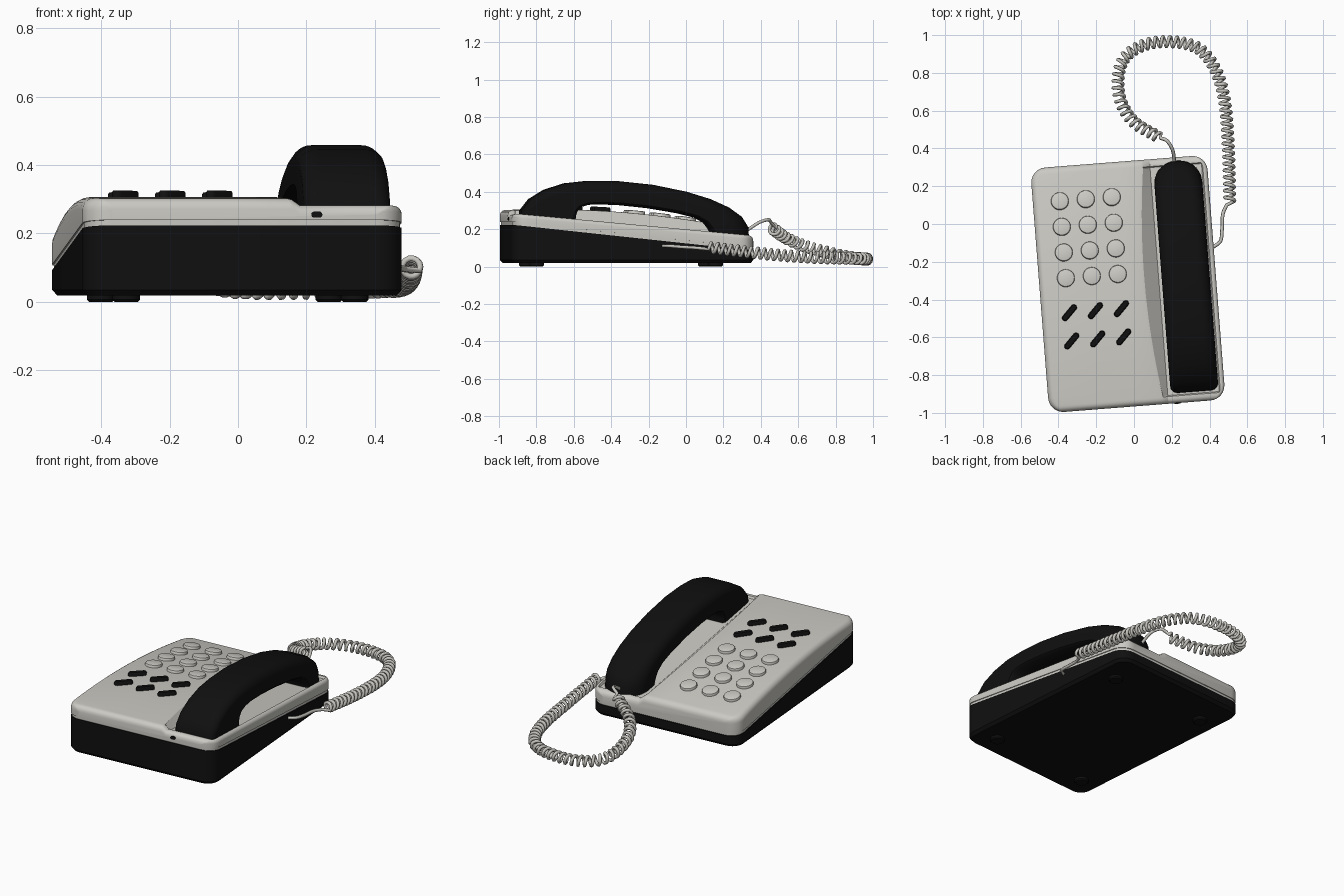
import bpy, bmesh, math
from mathutils import Matrix, Vector

if "Cube" in bpy.data.objects:
    bpy.data.objects.remove(bpy.data.objects["Cube"])

TURN, CENTRE = 0.078, (-0.0325, -0.3175, 0)   # whole body sits slightly turned
W, L, R = 0.936, 1.298, 0.08                  # body width, length, corner radius


def material(name, rgb):
    m = bpy.data.materials.new(name)
    m.diffuse_color = (*rgb, 1)
    m.use_nodes = True
    m.node_tree.nodes["Principled BSDF"].inputs["Base Color"].default_value = m.diffuse_color
    return m


LIGHT = material("warm_light_grey", (0.60, 0.59, 0.55))
BLACK = material("black", (0.005, 0.005, 0.005))
CORD = material("cord_grey", (0.56, 0.55, 0.51))


def finish(name, bm, mat, angle=35):
    bmesh.ops.remove_doubles(bm, verts=bm.verts, dist=0.0002)
    bmesh.ops.recalc_face_normals(bm, faces=bm.faces)
    me = bpy.data.meshes.new(name)
    bm.to_mesh(me)
    bm.free()
    me.materials.append(mat)
    ob = bpy.data.objects.new(name, me)
    bpy.context.collection.objects.link(ob)
    ob.location, ob.rotation_euler = CENTRE, (0, 0, TURN)
    bpy.ops.object.select_all(action='DESELECT')
    ob.select_set(True)
    bpy.context.view_layer.objects.active = ob
    bpy.ops.object.shade_smooth_by_angle(angle=math.radians(angle))
    return ob


def loft(bm, rings, matrix=Matrix()):
    vs = [[bm.verts.new(matrix @ Vector(p)) for p in r] for r in rings]
    n = len(vs[0])
    for a, b in zip(vs, vs[1:]):
        for i in range(n):
            j = (i + 1) % n
            bm.faces.new((a[i], a[j], b[j], b[i]))
    bm.faces.new(vs[0][::-1])
    bm.faces.new(vs[-1])


def rounded(w, l, r, z, inset=0, n=6):
    """Rounded rectangle ring; z is a number or a function of y."""
    w, l, r = w / 2 - inset, l / 2 - inset, r - inset
    pts = []
    for k, (sx, sy) in enumerate(((1, 1), (-1, 1), (-1, -1), (1, -1))):
        for i in range(n + 1):
            a = (k + i / n) * math.pi / 2
            x, y = sx * (w - r) + r * math.cos(a), sy * (l - r) + r * math.sin(a)
            pts.append((x, y, z(y) if callable(z) else z))
    return pts


def crown(y): return 0.288 - 0.085 * y - 0.1 * y * y     # keypad surface
def plane(y): return 0.225 - 0.0923 * y                  # cradle surface
def seam(y): return 0.17 - 0.107 * y                     # joint of shell and base


# Black wedge base and the thin light lip above it
bm = bmesh.new()
loft(bm, [rounded(W, L, R, 0.018, 0.015), rounded(W, L, R, 0.035),
          rounded(W, L, R, lambda y: seam(y) - 0.016)])
finish("base", bm, BLACK)
bm = bmesh.new()
loft(bm, [rounded(W, L, R, lambda y: seam(y) - 0.016, 0.005),
          rounded(W, L, R, lambda y: seam(y) + 0.002, 0.005)])
finish("seam_lip", bm, LIGHT)


# Upper shell: cross-sections from front to back, with a lowered cradle on the right
def fall(d, b):
    return b - math.sqrt(max(0, b * b - (b - min(d, b)) ** 2))


def shell_section(y):
    d = L / 2 - abs(y)
    w = W / 2 - R + math.sqrt(max(0, R * R - (R - min(d, R)) ** 2))
    end = fall(d, 0.03)
    bl, br = 0.035, 0.02
    c, p = crown(y), plane(y)
    dip = 0.012 if -0.61 < y < 0.61 else 0
    xb = 0.165
    xt = xb - (c - p) * 1.2
    pts = [(-w, y, seam(y))]
    for i in range(6):
        a = i / 5 * math.pi / 2
        pts.append((-w + bl * (1 - math.cos(a)), y, c - max(end, bl * (1 - math.sin(a)))))
    for x, z in ((-0.2, c), (0, c), (xt - 0.012, c), (xt, c - 0.003), (xb, p - dip),
                 (0.3, p - dip), (0.438, p - dip), (0.444, p)):
        pts.append((min(x, w - br), y, z - end))
    for i in range(5):
        a = (1 - i / 4) * math.pi / 2
        pts.append((w - br * (1 - math.cos(a)), y, p - max(end, br * (1 - math.sin(a)))))
    pts.append((w, y, seam(y)))
    return pts


ends = [0, 0.003, 0.008, 0.015, 0.023, 0.032, 0.038, 0.044, 0.06, 0.08]
ys = [-L / 2 + e for e in ends]
ys += [-0.569 + 1.138 * i / 24 for i in range(1, 24)]
ys += [L / 2 - e for e in reversed(ends)]
bm = bmesh.new()
loft(bm, [shell_section(y) for y in ys])
finish("upper_shell", bm, LIGHT, 28)


def on_panel(x, y, spin=0):
    tilt = math.atan(-0.085 - 0.2 * y)
    return (Matrix.Translation((x, y, crown(y))) @ Matrix.Rotation(tilt, 4, 'X')
            @ Matrix.Rotation(spin, 4, 'Z'))


# Twelve round keys, six slanted keys
bm, slanted = bmesh.new(), bmesh.new()
for col in range(3):
    x = -0.325 + 0.138 * col
    for row in range(4):
        d = 0.094
        loft(bm, [rounded(d, d, d / 2, z, i) for z, i in
                  ((-0.01, 0), (0.010, 0), (0.014, 0.002), (0.016, 0.007))],
             on_panel(x, 0.056 + 0.136 * row))
    for y in (-0.128, -0.278):
        loft(slanted, [rounded(0.104, 0.032, 0.016, z, i) for z, i in
                       ((-0.01, 0), (0.015, 0), (0.021, 0.004))],
             on_panel(x + 0.005, y, 0.8))
finish("number_keys", bm, LIGHT)
finish("function_keys", slanted, BLACK)

# Feet
bm = bmesh.new()
for x in (-0.335, 0.335):
    for y in (-0.51, 0.45):
        loft(bm, [rounded(0.08, 0.08, 0.04, z, i) for z, i in
                  ((0, 0.006), (0.006, 0), (0.03, 0))], Matrix.Translation((x, y, 0)))
finish("feet", bm, BLACK)

# Small microphone hole on the front
bm = bmesh.new()
loft(bm, [rounded(0.032, 0.018, 0.009, z) for z in (-0.004, 0.004)],
     Matrix.Translation((0.213, -L / 2, 0.255)) @ Matrix.Rotation(math.pi / 2, 4, 'X'))
finish("microphone_hole", bm, BLACK)

# Handset: outer (y, z), inner (y, z) and edge radius at each station
stations = [
    (-0.890, 0.250, -0.600, 0.240, 0.04), (-0.886, 0.300, -0.598, 0.270, 0.04),
    (-0.840, 0.360, -0.590, 0.295, 0.05), (-0.760, 0.410, -0.570, 0.318, 0.06),
    (-0.650, 0.445, -0.530, 0.330, 0.06), (-0.530, 0.458, -0.470, 0.333, 0.06),
    (-0.380, 0.458, -0.350, 0.328, 0.06), (-0.180, 0.437, -0.200, 0.312, 0.06),
    (0.000, 0.400, -0.040, 0.285, 0.06), (0.130, 0.360, 0.050, 0.262, 0.065),
    (0.230, 0.315, 0.100, 0.235, 0.08), (0.300, 0.265, 0.120, 0.210, 0.10),
    (0.335, 0.210, 0.135, 0.185, 0.12), (0.338, 0.150, 0.140, 0.145, 0.12)]
rings = []
for oy, oz, iy, iz, r in stations:
    o, i = Vector((0.308, oy + 0.293, oz)), Vector((0.308, iy + 0.293, iz))
    u, hw = (i - o).normalized(), 0.127
    half = [(hw - r + r * math.cos(a), r - r * math.sin(a))
            for a in (k / 7 * math.pi / 2 for k in range(8))]
    ring = [i + Vector((hw - 0.012, 0, 0)), i + Vector((hw, 0, 0)) - u * 0.012]
    ring += [o + u * d + Vector((x, 0, 0)) for x, d in half]
    ring += [o + u * d - Vector((x, 0, 0)) for x, d in reversed(half)]
    ring += [i - Vector((hw, 0, 0)) - u * 0.012, i - Vector((hw - 0.012, 0, 0))]
    rings.append(ring)
bm = bmesh.new()
loft(bm, rings)
finish("handset", bm, BLACK, 45)


# Coiled cord: plain lead, helix along a smooth path, plain lead
def smooth_path(ctrl, n):
    p = [Vector(c) for c in ctrl]
    p = [2 * p[0] - p[1]] + p + [2 * p[-1] - p[-2]]
    out = []
    for a, b, c, d in zip(p, p[1:], p[2:], p[3:]):
        for k in range(n):
            t = k / n
            out.append(0.5 * (2 * b + (c - a) * t + (2 * a - 5 * b + 4 * c - d) * t * t
                              + (3 * b - a - 3 * c + d) * t ** 3))
    return out + [p[-2]]


lead_in = smooth_path([(0.215, 0.32, 0.19), (0.205, 0.39, 0.235), (0.175, 0.44, 0.25),
                       (0.14, 0.455, 0.235)], 5)
spine = smooth_path([(0.13, 0.46, 0.205), (0.0, 0.54, 0.15), (-0.07, 0.65, 0.105),
                     (-0.083, 0.78, 0.07), (-0.045, 0.885, 0.048), (0.06, 0.95, 0.04),
                     (0.2, 0.965, 0.04), (0.34, 0.93, 0.042), (0.43, 0.82, 0.045),
                     (0.48, 0.65, 0.05), (0.5, 0.4, 0.07), (0.507, 0.12, 0.103)], 40)
lead_out = smooth_path([(0.49, 0.10, 0.095), (0.47, 0.05, 0.10), (0.466, -0.03, 0.105),
                        (0.458, -0.09, 0.11), (0.42, -0.122, 0.11)], 5)
coil, s = [], 0
PITCH, STEPS = 0.036, 14
dist = 0
for a, b in zip(spine, spine[1:]):
    seg = (b - a).length
    t = (b - a).normalized()
    side = t.cross(Vector((0, 0, 1))).normalized()
    up = side.cross(t)
    while s <= dist + seg:
        ang = 2 * math.pi * s / PITCH
        coil.append(a + t * (s - dist) + 0.026 * (side * math.cos(ang) + up * math.sin(ang)))
        s += PITCH / STEPS
    dist += seg
cu = bpy.data.curves.new("coiled_cord", 'CURVE')
cu.dimensions = '3D'
cu.bevel_depth, cu.bevel_resolution, cu.use_fill_caps = 0.0095, 1, True
pts = lead_in + coil + lead_out
sp = cu.splines.new('POLY')
sp.points.add(len(pts) - 1)
for q, p in zip(sp.points, pts):
    q.co = (*p, 1)
cu.materials.append(CORD)
bpy.context.collection.objects.link(bpy.data.objects.new("coiled_cord", cu))
